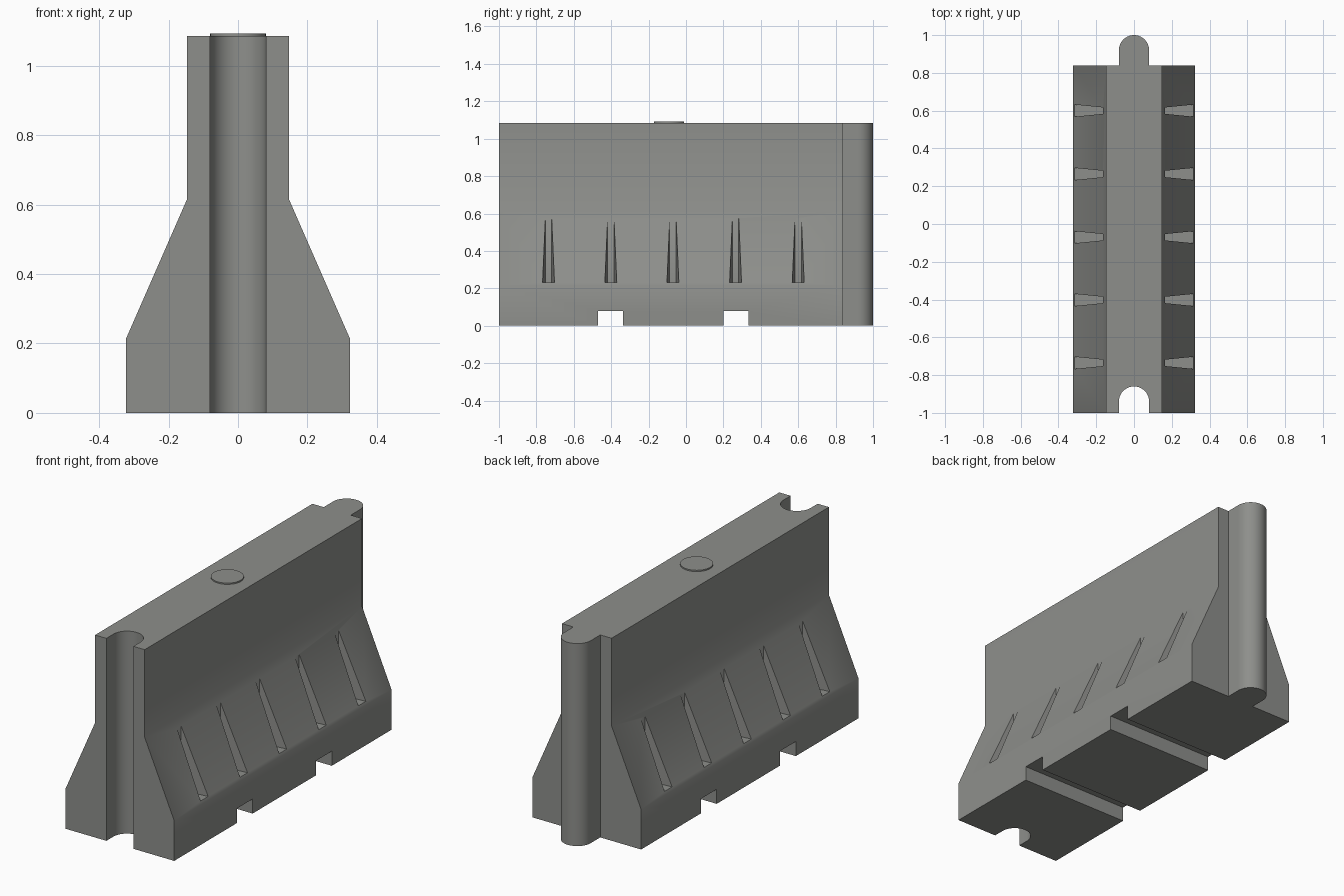
import bpy, bmesh, math
from mathutils import Vector

if "Cube" in bpy.data.objects:
    bpy.data.objects.remove(bpy.data.objects["Cube"])

grey = bpy.data.materials.new("barrier grey")
grey.diffuse_color = (0.27, 0.275, 0.26, 1)
grey.use_nodes = True
grey.node_tree.nodes["Principled BSDF"].inputs["Base Color"].default_value = grey.diffuse_color


def prism(name, points, push):
    """Closed prism: a planar outline extruded along the vector push."""
    bm = bmesh.new()
    face = bm.faces.new([bm.verts.new(p) for p in points])
    new = bmesh.ops.extrude_face_region(bm, geom=[face])["geom"]
    bmesh.ops.translate(bm, vec=Vector(push),
                        verts=[g for g in new if isinstance(g, bmesh.types.BMVert)])
    bmesh.ops.recalc_face_normals(bm, faces=bm.faces)
    mesh = bpy.data.meshes.new(name)
    bm.to_mesh(mesh)
    bm.free()
    mesh.materials.append(grey)
    ob = bpy.data.objects.new(name, mesh)
    bpy.context.collection.objects.link(ob)
    return ob


def activate(ob):
    bpy.ops.object.select_all(action='DESELECT')
    ob.select_set(True)
    bpy.context.view_layer.objects.active = ob


def combine(body, tool, operation):
    """Boolean the tool into the body, then discard the tool."""
    tool.hide_render = True
    mod = body.modifiers.new("cut", 'BOOLEAN')
    mod.operation, mod.solver, mod.object = operation, 'EXACT', tool
    activate(body)
    bpy.ops.object.modifier_apply(modifier=mod.name)
    bpy.data.objects.remove(tool)


def rounded_tab(y_start, y_centre, r, z):
    """U-shaped plan outline with its round end towards +y."""
    arc = [(r * math.cos(a), y_centre + r * math.sin(a), z)
           for a in (math.pi * i / 24 for i in range(25))]
    return [(r, y_start, z)] + arc + [(-r, y_start, z)]


# Main body from its end profile
HEIGHT = 1.085
half = [(0.322, 0), (0.322, 0.215), (0.147, 0.615), (0.147, HEIGHT)]
outline = half + [(-x, z) for x, z in reversed(half)]
body = prism("barrier_body", [(x, -1, z) for x, z in outline], (0, 1.84, 0))

# Interlocking tongue and matching end groove
combine(body, prism("tongue", rounded_tab(0.8, 0.92, 0.08, 0), (0, 0, HEIGHT)), 'UNION')
combine(body, prism("groove", rounded_tab(-1.1, -0.94, 0.08, -0.1), (0, 0, 1.3)), 'DIFFERENCE')

# Forklift channels through the base
for y0 in (-0.47, 0.2):
    rect = [(-0.5, y0, -0.1), (-0.5, y0 + 0.134, -0.1),
            (-0.5, y0 + 0.134, 0.078), (-0.5, y0, 0.078)]
    combine(body, prism("channel", rect, (1, 0, 0)), 'DIFFERENCE')

# Tapered pockets cut into both sloping sides
for side in (-1, 1):
    for y in (-0.735, -0.402, -0.07, 0.265, 0.6):
        plan = [(side * 0.165, y - 0.017, 0.23), (side * 0.335, y - 0.034, 0.23),
                (side * 0.335, y + 0.034, 0.23), (side * 0.165, y + 0.017, 0.23)]
        combine(body, prism("pocket", plan, (0, 0, 0.5)), 'DIFFERENCE')

# Filler cap on the top
cap = prism("filler_cap", [(0.08 * math.cos(math.tau * i / 40),
                            -0.09 + 0.08 * math.sin(math.tau * i / 40), HEIGHT - 0.01)
                           for i in range(40)], (0, 0, 0.017))

for ob in (body, cap):
    activate(ob)
    bpy.ops.object.shade_smooth_by_angle(angle=math.radians(30))
